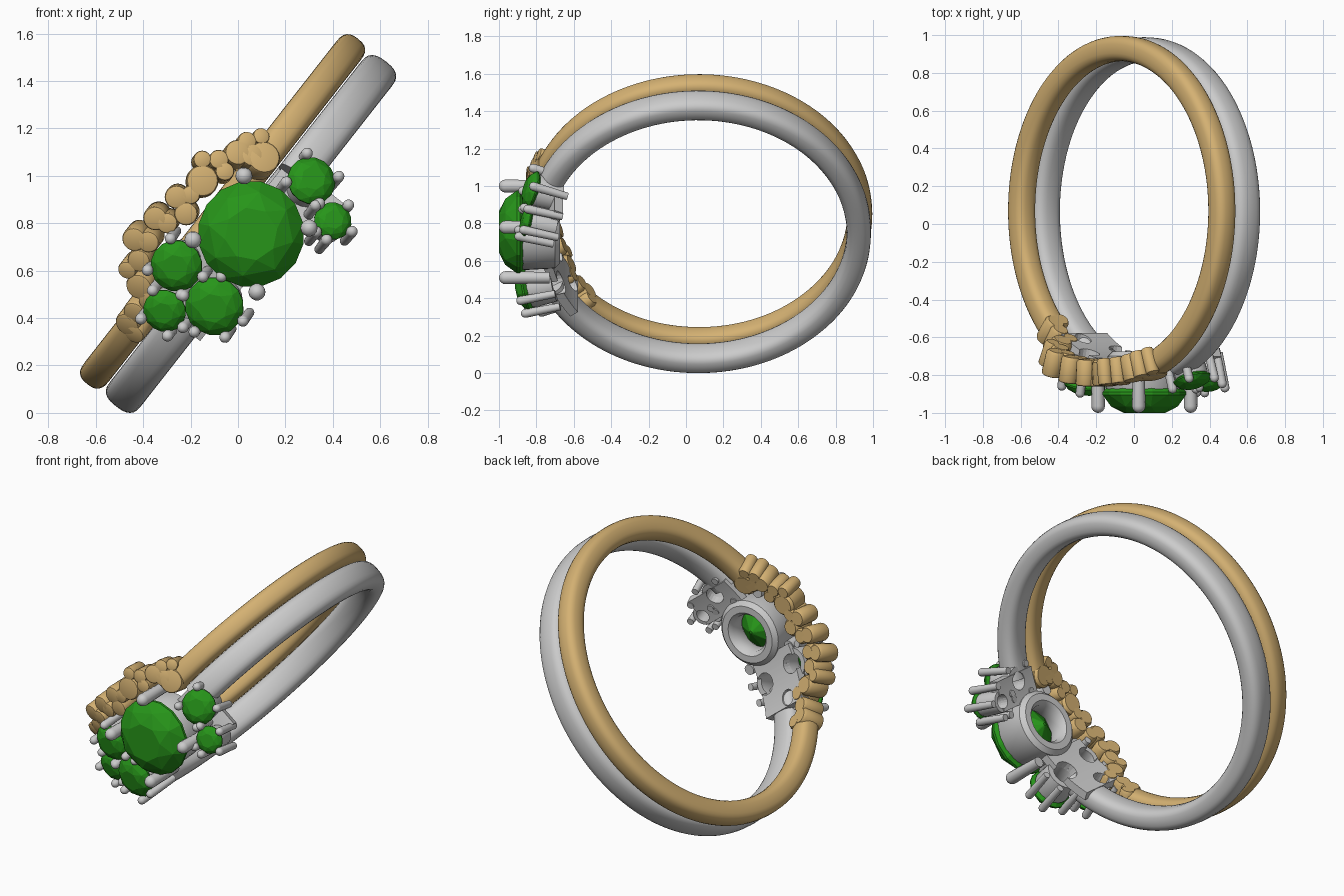
import bpy, bmesh, math
from mathutils import Vector

if "Cube" in bpy.data.objects:
    bpy.data.objects.remove(bpy.data.objects["Cube"])

U = Vector((0.617, 0, 0.787))     # along the tilted ring plane
N = Vector((0.787, 0, -0.617))    # ring axis
Y = Vector((0, 1, 0))
SILVER_C = Vector((0.055, 0.065, 0.755))
GOLD_C = Vector((-0.065, 0.07, 0.85))


def material(name, col):
    m = bpy.data.materials.new(name)
    m.diffuse_color = col
    m.use_nodes = True
    m.node_tree.nodes["Principled BSDF"].inputs["Base Color"].default_value = m.diffuse_color
    return m


GOLD = material("gold", (0.66, 0.44, 0.17, 1))
GREEN = material("green_gem", (0.02, 0.30, 0.01, 1))


def finish(bm, name, mat=None, smooth=True):
    bmesh.ops.recalc_face_normals(bm, faces=bm.faces)
    me = bpy.data.meshes.new(name)
    bm.to_mesh(me)
    bm.free()
    ob = bpy.data.objects.new(name, me)
    bpy.context.collection.objects.link(ob)
    if mat:
        me.materials.append(mat)
    if smooth:
        bpy.ops.object.select_all(action='DESELECT')
        ob.select_set(True)
        bpy.context.view_layer.objects.active = ob
        bpy.ops.object.shade_smooth_by_angle(angle=math.radians(40))
    return ob


def bridge(bm, rings, loop=False):
    n = len(rings[0])
    pairs = list(zip(rings, rings[1:])) + ([(rings[-1], rings[0])] if loop else [])
    for a, b in pairs:
        for i in range(n):
            j = (i + 1) % n
            bm.faces.new((a[i], a[j], b[j], b[i]))
    if not loop:
        bm.faces.new(rings[0])
        bm.faces.new(rings[-1])


def arc(bm, centre, section, a0, a1, steps):
    """Sweep a (radius, axial) section around the ring axis; angle 0 is the front."""
    rings = []
    for k in range(steps + 1):
        a = a0 + (a1 - a0) * k / steps
        rad = U * math.sin(a) - Y * math.cos(a)
        rings.append([bm.verts.new(centre + rad * r + N * t) for r, t in section])
    bridge(bm, rings)


def turn(bm, profile, origin, q, n=16, loop=False):
    """Lathe a (radius, height) profile; local -y is the height direction."""
    rings = []
    for r, h in profile:
        rings.append([bm.verts.new(origin + q @ Vector((r * math.cos(2 * math.pi * i / n), -h,
                                                        r * math.sin(2 * math.pi * i / n))))
                      for i in range(n)])
    bridge(bm, rings, loop)


def frame(centre, x, z, R, tilt=1.0):
    """Point on the ring's outer surface seen at (x, z) from the front, plus its rotation."""
    rel = Vector((x - centre.x, 0, z - centre.z))
    s = rel.dot(U)
    a = math.asin(s / R) * tilt
    d = U * math.sin(a) - Y * math.cos(a)
    return Vector((x, centre.y - math.sqrt(R * R - s * s), z)), (-Y).rotation_difference(d)


def rounded(r, w, e=2.7, n=24):
    pts = []
    for i in range(n):
        c, s = math.cos(2 * math.pi * i / n), math.sin(2 * math.pi * i / n)
        pts.append((0.859 + math.copysign(abs(c) ** (2 / e), c) * r,
                    math.copysign(abs(s) ** (2 / e), s) * w))
    return pts


def gem(name, r, crown, depth, origin, q):
    # faceted round cut as the hull of table, crown, girdle, pavilion and culet points
    bm = bmesh.new()
    for rr, h, n, off in ((0.5, crown, 8, 0), (0.8, crown * 0.66, 8, 0.5), (1, 0.02 * r, 16, 0),
                          (1, -0.05 * r, 16, 0), (0.55, -depth * 0.55, 8, 0.5), (0.04, -depth, 8, 0)):
        for i in range(n):
            a = 2 * math.pi * (i + off) / n + 0.2
            bm.verts.new(origin + q @ Vector((rr * r * math.cos(a), -h, rr * r * math.sin(a))))
    bmesh.ops.convex_hull(bm, input=bm.verts)
    finish(bm, name, GREEN, smooth=False)


def prong(bm, r, h0, h1, origin, q):
    tip = [(r * math.cos(a), h1 - r + r * math.sin(a)) for a in (0, 0.4, 0.8, 1.2, 1.5)]
    turn(bm, [(r * 0.85, h0)] + tip, origin, q, 14)


# Two slim bands, open at the front
bm = bmesh.new()
arc(bm, SILVER_C, rounded(0.065, 0.083), 0.36, 2 * math.pi - 0.42, 120)
finish(bm, "silver_band")
bm = bmesh.new()
arc(bm, GOLD_C, rounded(0.067, 0.065), 0.33, 2 * math.pi - 0.77, 120)
finish(bm, "gold_band", GOLD)

# Curved row of gold beads (x, z, radius), each a short radial post
BEADS = [(-.47, .37, .055), (-.44, .42, .05), (-.44, .33, .045), (-.42, .53, .058), (-.38, .47, .045),
         (-.47, .60, .04), (-.42, .64, .05), (-.44, .73, .052), (-.38, .72, .047), (-.35, .82, .052),
         (-.30, .80, .045), (-.26, .91, .05), (-.22, .84, .05), (-.20, .92, .04), (-.15, .98, .068),
         (-.15, 1.07, .038), (-.08, 1.07, .042), (-.055, 1.02, .04), (0, 1.10, .055), (.04, 1.15, .04),
         (.10, 1.17, .036), (.06, 1.09, .05), (.11, 1.08, .07)]
bm = bmesh.new()
for x, z, r in BEADS:
    o, q = frame(GOLD_C, x, z, 0.93)
    turn(bm, [(r * .8, -.14), (r, -.125), (r, -.012), (r * .93, -.003), (r * .8, 0)], o, q, 20)
finish(bm, "gold_bead_row", GOLD)

# Centre stone with thick round cup and four prongs
ident = Y.rotation_difference(Y)
centre = Vector((0.055, -0.9, 0.755))
gem("centre_gem", 0.225, 0.1, 0.19, centre, ident)
bm = bmesh.new()
turn(bm, [(.11, -.20), (.13, -.225), (.17, -.225), (.195, -.20), (.205, -.02), (.19, 0), (.17, -.02), (.11, -.12)],
     centre, ident, 40, loop=True)
finish(bm, "centre_cup")
bm = bmesh.new()
for x, z in ((.025, 1.0), (.30, .78), (-.19, .73), (.08, .51)):
    prong(bm, 0.036, -0.17, 0.1, Vector((x, -0.9, z)), ident)
finish(bm, "centre_prongs")

# Side stones: name, x, z, radius, surface radius, tilt, prong angles
STONES = [("upper_right", .31, .98, .103, .95, 1, (100, 8, 188, 275)),
          ("right", .40, .81, .08, .95, 1, (45, -32, 215, 130, 250)),
          ("upper_left", -.26, .62, .11, .97, .7, (100, 188, -20, 280)),
          ("lower_left", -.31, .43, .092, .97, .7, (115, 198, 278, 322)),
          ("lower_middle", -.10, .45, .125, .98, .7, (160, 232, 290, -25, 75))]
prongs, seats, cut = bmesh.new(), bmesh.new(), bmesh.new()
for name, x, z, r, R, tilt, angles in STONES:
    o, q = frame(SILVER_C, x, z, R, tilt)
    gem(name + "_gem", r, 0.38 * r, 0.7 * r, o, q)
    turn(seats, [(r * .5, -.155), (r * .78, -.155), (r * .86, -.03), (r * .8, -.01), (r * .55, -.06)],
         o, q, 24, loop=True)
    turn(cut, [(r * .5, -.3), (r * .5, 0)], o, q, 20)
    for a in angles:
        a = math.radians(a)
        off = q @ Vector((math.cos(a), 0, math.sin(a))) * (r + 0.012)
        prong(prongs, 0.024, -0.17, 0.045, o + off, q)
finish(prongs, "side_prongs")
finish(seats, "side_seats")
cutter = finish(cut, "seat_hole_cutter", smooth=False)
cutter.hide_render = True
cutter.hide_viewport = True

# Curved pierced plates under the side stones
for name, t0, t1, a0, a1 in (("left_plate", -.2, .11, -.62, -.2), ("right_plate", -.07, .25, .2, .42)):
    bm = bmesh.new()
    arc(bm, SILVER_C, [(.79, t0), (.79, t1), (.84, t1), (.84, t0)], a0, a1, 12)
    ob = finish(bm, name)
    mod = ob.modifiers.new("holes", 'BOOLEAN')
    mod.operation = 'DIFFERENCE'
    mod.solver = 'EXACT'
    mod.use_self = True
    mod.object = cutter
